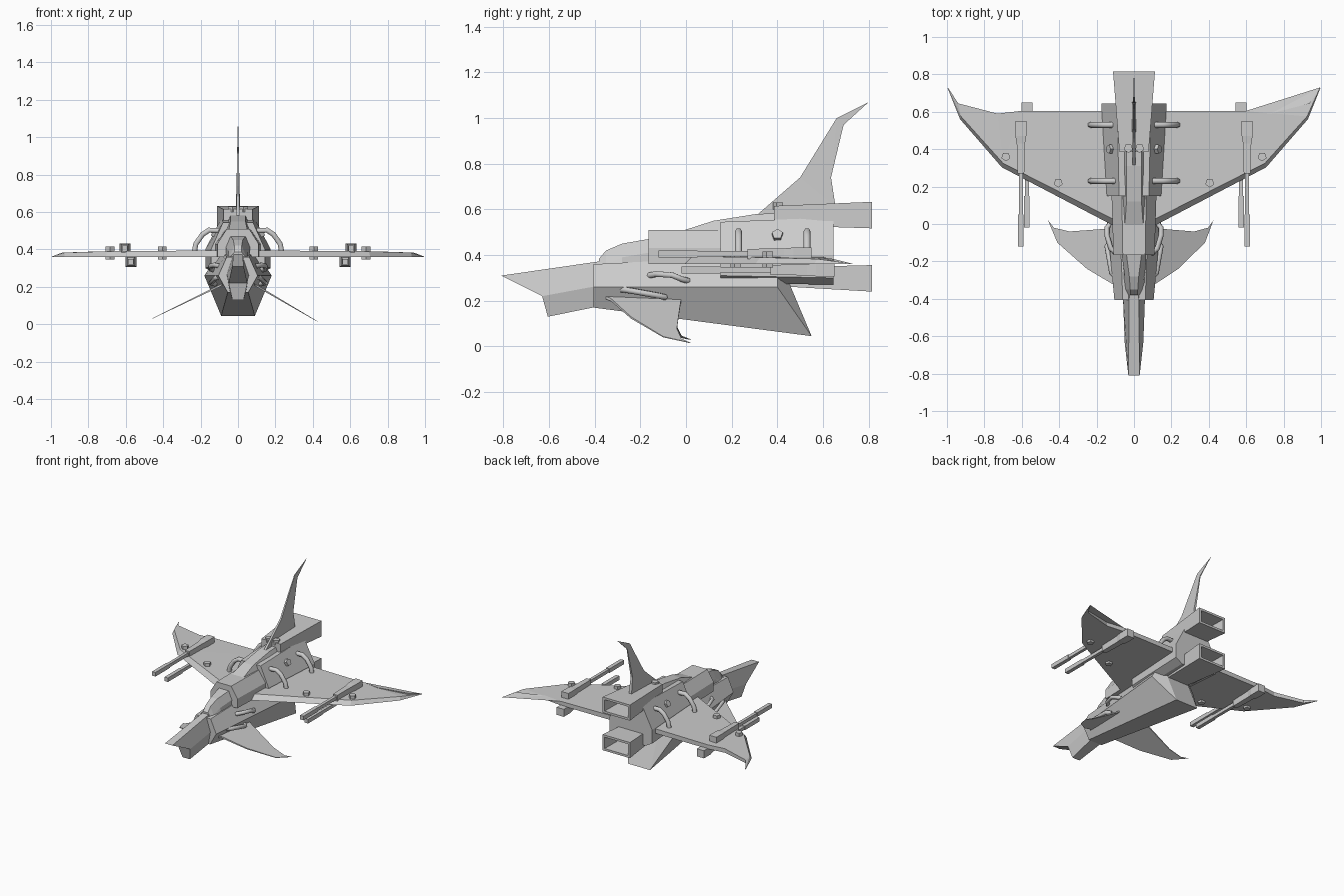
import bpy, bmesh, math
from mathutils import Vector, Matrix

cube = bpy.data.objects.get("Cube")
if cube:
    bpy.data.objects.remove(cube, do_unlink=True)

SIDES = (("left", 1), ("right", -1))


def finish(name, bm):
    bmesh.ops.recalc_face_normals(bm, faces=bm.faces)
    mesh = bpy.data.meshes.new(name)
    bm.to_mesh(mesh)
    bm.free()
    obj = bpy.data.objects.new(name, mesh)
    bpy.context.collection.objects.link(obj)
    return obj


def loft(name, rings):
    """Skin closed rings of equal length and cap both ends."""
    bm = bmesh.new()
    loops = [[bm.verts.new(p) for p in ring] for ring in rings]
    n = len(loops[0])
    for a, b in zip(loops, loops[1:]):
        for i in range(n):
            j = (i + 1) % n
            bm.faces.new((a[i], a[j], b[j], b[i]))
    caps = [bm.faces.new(loops[0]), bm.faces.new(loops[-1])]
    bmesh.ops.triangulate(bm, faces=caps)
    return finish(name, bm)


def full(half):
    """Complete a half section (bottom to top) across the centre plane."""
    return half + [(-x, y, z) for x, y, z in reversed(half)]


def section(y, *pts):
    return full([(x, y, z) for x, z in pts])


def rect(y, x, z, hx, hz):
    return [(x + a * hx, y, z + b * hz) for a, b in ((-1, -1), (1, -1), (1, 1), (-1, 1))]


def pipe(name, points, radius):
    curve = bpy.data.curves.new(name, 'CURVE')
    curve.dimensions = '3D'
    curve.bevel_depth = radius
    curve.bevel_resolution = 1
    curve.use_fill_caps = True
    spline = curve.splines.new('POLY')
    spline.points.add(len(points) - 1)
    for p, co in zip(spline.points, points):
        p.co = (*co, 1)
    obj = bpy.data.objects.new(name, curve)
    bpy.context.collection.objects.link(obj)


def bolt(name, centre, normal, depth):
    bm = bmesh.new()
    turn = Vector(normal).to_track_quat('Z', 'Y').to_matrix().to_4x4()
    bmesh.ops.create_cone(bm, cap_ends=True, segments=5, radius1=0.025, radius2=0.025,
                          depth=depth, matrix=Matrix.Translation(centre) @ turn)
    finish(name, bm)


# Fuselage
loft("nose", [
    full([(0.03, -0.605, 0.13), (0.05, -0.63, 0.22), (0.03, -0.81, 0.31)]),
    section(-0.36, (0.045, 0.18), (0.06, 0.27), (0.025, 0.375)),
])
loft("lower_hull", [
    section(-0.405, (0.055, 0.17), (0.105, 0.26), (0.06, 0.36)),
    full([(0.09, 0.55, 0.045), (0.18, 0.40, 0.26), (0.09, 0.40, 0.40)]),
])
loft("front_body", [
    section(-0.165, (0.11, 0.36), (0.11, 0.43), (0.06, 0.51)),
    section(0.16, (0.12, 0.36), (0.12, 0.43), (0.065, 0.51)),
])
loft("engine_block", [
    section(0.15, (0.10, 0.28), (0.145, 0.31), (0.145, 0.40), (0.08, 0.545)),
    section(0.645, (0.12, 0.27), (0.175, 0.30), (0.175, 0.40), (0.09, 0.565)),
])
spine = [(-0.38, 0.02, 0.385), (-0.35, 0.02, 0.42), (-0.28, 0.025, 0.45),
         (-0.165, 0.04, 0.47), (-0.02, 0.05, 0.505), (0.12, 0.04, 0.55),
         (0.31, 0.04, 0.58), (0.64, 0.04, 0.59)]
loft("canopy_and_spine", [section(y, (0.06, 0.34), (w + 0.025, z - 0.06), (w, z))
                          for y, w, z in spine])

# Hollow exhausts
for name, z0, h0, z1 in (("upper_nozzle", 0.573, 0.042, 0.575),
                         ("lower_nozzle", 0.305, 0.04, 0.298)):
    loft(name, [rect(0.385, 0, z0, 0.078, h0), rect(0.815, 0, z1, 0.112, 0.058),
                rect(0.815, 0, z1, 0.095, 0.042), rect(0.66, 0, z1, 0.085, 0.036)])

# Tail fin, thinning towards its tip
fin = [(0.31, 0.575, 0.008), (0.50, 0.74, 0.006), (0.66, 1.0, 0.003), (0.80, 1.07, 0.001),
       (0.69, 0.97, 0.003), (0.635, 0.74, 0.008), (0.655, 0.61, 0.012)]
loft("tail_fin", [[(s * t, y, z) for y, z, t in fin] for s in (1, -1)])

# Main wings: upper outline, then a lower one pushed out along the leading edge
wing = [(0.08, 0.01, 0.395, 0.03), (0.70, 0.325, 0.39, 0.022), (0.925, 0.575, 0.383, 0.015),
        (0.995, 0.73, 0.362, 0.004), (0.94, 0.645, 0.383, 0), (0.73, 0.59, 0.39, 0),
        (0.60, 0.605, 0.39, 0), (0.08, 0.605, 0.395, 0)]
for side, s in SIDES:
    top = [(s * x, y, z) for x, y, z, e in wing]
    low = [(s * (x + e * 0.3), y - e, 0.36) for x, y, z, e in wing]
    loft(side + "_wing", [top, low])

# Drooping canards: distance along the blade, then y
canard = [(-0.04, -0.35), (0, -0.33), (0.42, -0.24), (0.86, -0.10), (1, 0.02),
          (0.91, -0.02), (0.68, -0.04), (0.3, -0.03), (-0.04, -0.02)]
for side, s, reach, drop in (("left", 1, 0.325, 0.19), ("right", -1, 0.36, 0.175)):
    rings = []
    for off in (0.006, -0.006):
        rings.append([(s * (0.10 + reach * d), y, 0.205 - drop * d + off * (1 - 0.8 * d))
                      for d, y in canard])
    loft(side + "_canard", rings)

# Paired guns above and below each wing
for side, s in SIDES:
    for level, x, y, z in (("upper", 0.605, 0, 0.405), ("lower", 0.573, 0.1, 0.335)):
        profile = [(0.55, 0.029, 0.028), (0.47, 0.029, 0.028), (0.43, 0.022, 0.024),
                   (0.27, 0.018, 0.022), (0.27, 0.011, 0.012), (0.05, 0.011, 0.012),
                   (0.05, 0.014, 0.015), (-0.12, 0.014, 0.015)]
        loft(f"{side}_{level}_gun", [rect(y + dy, s * x, z, hx, hz) for dy, hx, hz in profile])

# Pipes and bolts
for side, s in SIDES:
    for place, y in (("front", 0.23), ("rear", 0.53)):
        pipe(f"{side}_{place}_engine_pipe",
             [(s * x, y, z) for x, z in ((0.10, 0.50), (0.155, 0.503), (0.19, 0.48),
                                         (0.225, 0.43), (0.235, 0.38))], 0.016)
    pipe(side + "_lower_hose", [(s * 0.09, -0.29, 0.25), (s * 0.12, -0.26, 0.247),
                                (s * 0.145, -0.12, 0.222), (s * 0.12, -0.09, 0.215)], 0.014)
    pipe(side + "_upper_hose", [(s * 0.09, -0.16, 0.31), (s * 0.125, -0.13, 0.317),
                                (s * 0.145, -0.06, 0.312), (s * 0.145, -0.02, 0.295),
                                (s * 0.12, 0.01, 0.287)], 0.014)
    bolt(side + "_outer_wing_bolt", (s * 0.685, 0.36, 0.38), (0, 0, 1), 0.07)
    bolt(side + "_inner_wing_bolt", (s * 0.405, 0.22, 0.38), (0, 0, 1), 0.07)
    bolt(side + "_spine_bolt", (s * 0.03, 0.405, 0.615), (0, 0, 1), 0.03)
    bolt(side + "_engine_bolt", (s * 0.123, 0.40, 0.486), (s * 0.88, 0, 0.47), 0.03)
